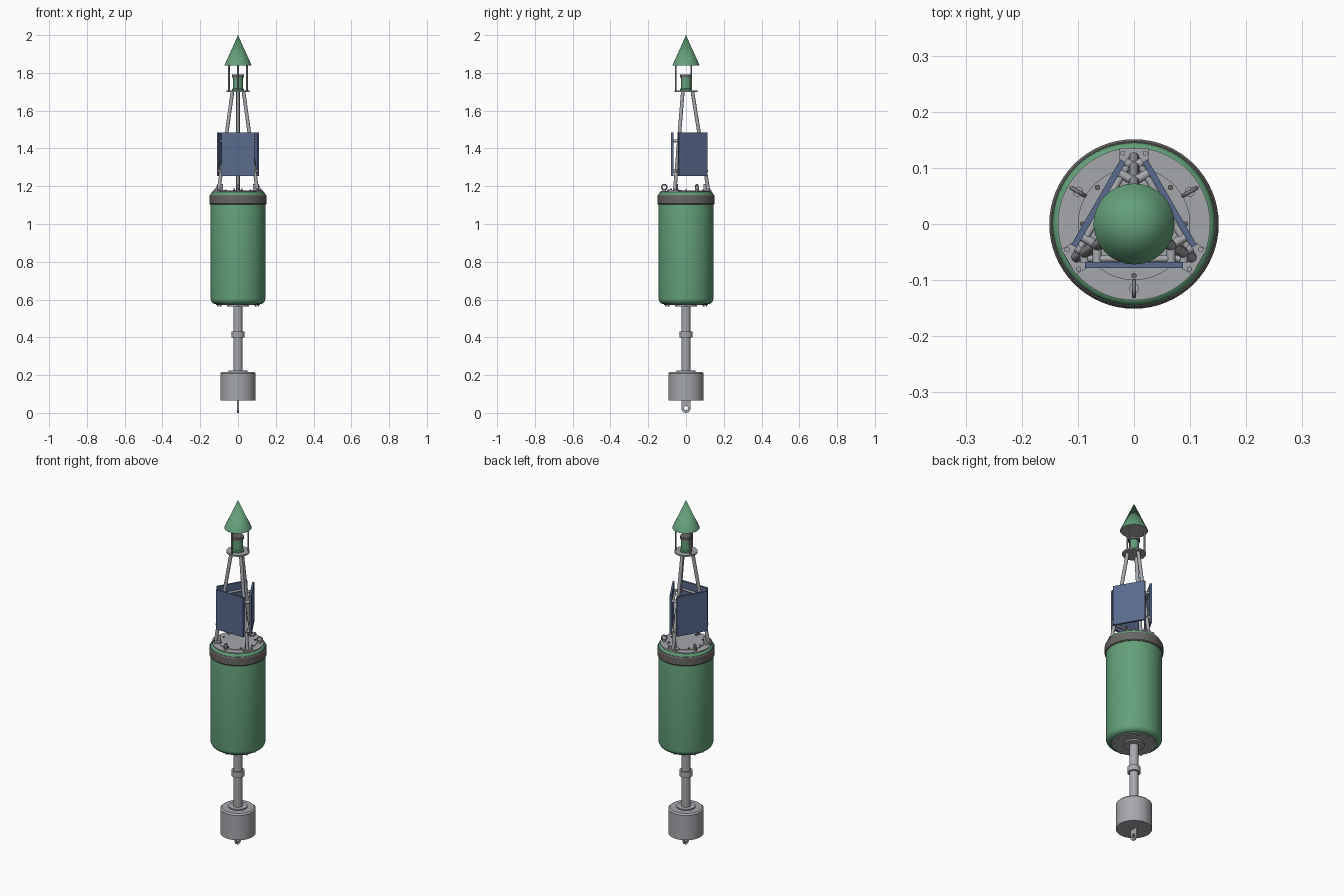
import bpy, bmesh
from math import pi, sin, cos, radians
from mathutils import Vector, Matrix

cube = bpy.data.objects.get("Cube")
if cube:
    bpy.data.objects.remove(cube)


def material(name, rgb):
    m = bpy.data.materials.new(name)
    m.use_nodes = True
    m.diffuse_color = (*rgb, 1)
    m.node_tree.nodes["Principled BSDF"].inputs["Base Color"].default_value = (*rgb, 1)
    return m


GREEN = material("buoy green", (0.127, 0.352, 0.195))
GREY = material("galvanised grey", (0.38, 0.39, 0.41))
DARK = material("rubber grey", (0.14, 0.135, 0.13))
BLUE = material("solar blue", (0.10, 0.145, 0.27))


def finish(name, bm, mat):
    bmesh.ops.recalc_face_normals(bm, faces=bm.faces)
    me = bpy.data.meshes.new(name)
    bm.to_mesh(me)
    bm.free()
    me.materials.append(mat)
    for p in me.polygons:
        p.use_smooth = True
    me.set_sharp_from_angle(angle=radians(32))
    ob = bpy.data.objects.new(name, me)
    bpy.context.collection.objects.link(ob)
    return ob


def lathe(name, profile, mat, sides=64):
    """Spin (radius, height) points about z."""
    bm = bmesh.new()
    verts = [bm.verts.new((r, 0, z)) for r, z in profile]
    edges = [bm.edges.new(pair) for pair in zip(verts, verts[1:])]
    bmesh.ops.spin(bm, geom=verts + edges, axis=(0, 0, 1), cent=(0, 0, 0),
                   angle=2 * pi, steps=sides)
    bmesh.ops.remove_doubles(bm, verts=bm.verts, dist=0.00005)
    return finish(name, bm, mat)


def disc(name, r, low, high, mat, sides=64):
    return lathe(name, [(0, low), (r, low), (r, high), (0, high)], mat, sides)


def tube(name, a, b, r, mat, sides=16):
    a, b = Vector(a), Vector(b)
    turn = (b - a).to_track_quat("Z", "Y").to_matrix().to_4x4()
    bm = bmesh.new()
    bmesh.ops.create_cone(bm, cap_ends=True, segments=sides, radius1=r, radius2=r,
                          depth=(b - a).length,
                          matrix=Matrix.Translation((a + b) / 2) @ turn)
    return finish(name, bm, mat)


def box(name, centre, size, mat, angle=0):
    """Box placed in a frame whose x axis points outward at the angle."""
    bm = bmesh.new()
    place = Matrix.Rotation(angle, 4, "Z") @ Matrix.Translation(centre)
    bmesh.ops.create_cube(bm, size=1, matrix=place @ Matrix.Diagonal((*size, 1)))
    return finish(name, bm, mat)


def ring(name, centre, major, minor, mat, angle):
    """Upright ring lying in the radial plane at the angle."""
    bm = bmesh.new()
    verts = [bm.verts.new((major + minor * cos(t), minor * sin(t), 0))
             for t in (i * pi / 5 for i in range(10))]
    edges = [bm.edges.new((verts[i - 1], verts[i])) for i in range(10)]
    bmesh.ops.spin(bm, geom=verts + edges, axis=(0, 1, 0), cent=(0, 0, 0),
                   angle=2 * pi, steps=28)
    # The circle section is in xy, so the spun ring lies in the xz plane
    bmesh.ops.remove_doubles(bm, verts=bm.verts, dist=0.00005)
    bmesh.ops.transform(bm, verts=bm.verts,
                        matrix=Matrix.Rotation(angle, 4, "Z") @ Matrix.Translation(centre))
    return finish(name, bm, mat)


def polar(angle, r, z, side=0):
    """Point at a radius along the angle, shifted sideways."""
    return (r * cos(angle) - side * sin(angle), r * sin(angle) + side * cos(angle), z)


# Hull with rounded shoulders, fender and end plates
bottom = [(0.115 + 0.03 * sin(t), 0.605 - 0.03 * cos(t))
          for t in (i * pi / 12 for i in range(7))]
top = [(0.13 + 0.015 * cos(t), 1.155 + 0.015 * sin(t))
       for t in (i * pi / 8 for i in range(5))]
lathe("hull", [(0, 0.575)] + bottom + top + [(0, 1.17)], GREEN)
lathe("fender", [(0.143, 1.103), (0.147, 1.103), (0.151, 1.108), (0.151, 1.148),
                 (0.147, 1.154), (0.143, 1.154)], DARK)
disc("top_plate", 0.136, 1.165, 1.174, GREY)
disc("hatch_cover", 0.1, 1.17, 1.177, GREY)
disc("bottom_plate", 0.116, 0.57, 0.58, GREY)
disc("bottom_flange", 0.055, 0.562, 0.575, GREY)

# Bolts on both end plates
for i in range(8):
    a = i * pi / 4
    tube("hatch_bolt", polar(a, 0.092, 1.174), polar(a, 0.092, 1.183), 0.005, DARK, 6)
for i in range(12):
    a = i * pi / 6
    tube("bottom_bolt", polar(a, 0.107, 0.575), polar(a, 0.107, 0.562), 0.005, GREY, 6)

# Tail tube, collar, ballast weight and mooring eye
tube("tail_tube", (0, 0, 0.2), (0, 0, 0.575), 0.024, GREY, 32)
disc("tail_collar", 0.034, 0.4, 0.432, GREY, 32)
lathe("ballast", [(0, 0.065), (0.093, 0.065), (0.093, 0.209), (0.085, 0.217), (0, 0.217)], GREY)
disc("ballast_flange", 0.05, 0.215, 0.224, GREY, 32)

eye = bmesh.new()
steps = 16
outer = [(0.025, 0.07)] + [(0.025 * cos(t), 0.025 - 0.025 * sin(t))
                           for t in (i * pi / steps for i in range(steps + 1))]
outer.append((-0.025, 0.07))
hole = [(0.011 * cos(t), 0.025 - 0.011 * sin(t))
        for t in (2 * pi * i / 20 for i in range(20))]
edges = []
for loop in (outer, hole):
    vs = [eye.verts.new((-0.004, y, z)) for y, z in loop]
    edges += [eye.edges.new((vs[i - 1], vs[i])) for i in range(len(vs))]
bmesh.ops.triangle_fill(eye, edges=edges, use_beauty=True)
grown = bmesh.ops.extrude_face_region(eye, geom=eye.faces[:])
moved = [v for v in grown["geom"] if isinstance(v, bmesh.types.BMVert)]
bmesh.ops.translate(eye, verts=moved, vec=(0.008, 0, 0))
finish("mooring_eye", eye, GREY)

# Tower legs with feet
FOOT, HEAD = (0.118, 1.18), (0.034, 1.7)


def leg_radius(z):
    return FOOT[0] + (HEAD[0] - FOOT[0]) * (z - FOOT[1]) / (HEAD[1] - FOOT[1])


for i in range(3):
    a = pi / 2 + i * 2 * pi / 3
    tube("tower_leg", polar(a, *FOOT), polar(a, *HEAD), 0.0095, GREY)
    box("leg_foot", (0.113, 0, 1.177), (0.044, 0.052, 0.008), GREY, a)
    box("leg_gusset", (0.107, 0, 1.195), (0.03, 0.006, 0.036), GREY, a)
    for s in (-0.02, 0.02):
        tube("foot_bolt", polar(a, 0.126, 1.178, s), polar(a, 0.126, 1.188, s), 0.005, GREY, 6)

# Solar panels, mounting rails, lifting eyes and topmark rods
for i in range(3):
    a = -pi / 2 + i * 2 * pi / 3
    box("solar_panel", (0.073, 0, 1.37), (0.011, 0.175, 0.23), BLUE, a)
    for z in (1.28, 1.44):
        span = leg_radius(z) * sin(pi / 3)
        tube("panel_rail", polar(a, 0.062, z, -span), polar(a, 0.062, z, span), 0.006, GREY, 12)
        for s in (-span, span):
            tube("panel_clamp", polar(a, leg_radius(z) / 2, z, s), polar(a, 0.069, z, s),
                 0.008, GREY, 12)
    ring("lifting_eye", (0.115, 0, 1.195), 0.0135, 0.004, GREY, a)
    disc_low, disc_high = polar(a, 0.115, 1.172), polar(a, 0.115, 1.182)
    tube("lifting_eye_base", disc_low, disc_high, 0.009, GREY)
    tube("topmark_rod", polar(a, 0.055, 1.7), polar(a, 0.055, 1.845), 0.0045, GREY, 12)

# Lantern on its platform
disc("lantern_platform", 0.061, 1.698, 1.706, GREY, 48)
lathe("lantern_body", [(0, 1.706), (0.032, 1.706), (0.032, 1.714), (0.026, 1.718),
                       (0.026, 1.778), (0, 1.778)], GREEN, 32)
disc("lantern_cap", 0.031, 1.776, 1.792, DARK, 32)

# Cone topmark closed underneath
lathe("topmark_cone", [(0.072, 1.84), (0, 2.0)], GREEN, 48)
disc("topmark_base", 0.071, 1.838, 1.842, GREY, 48)
